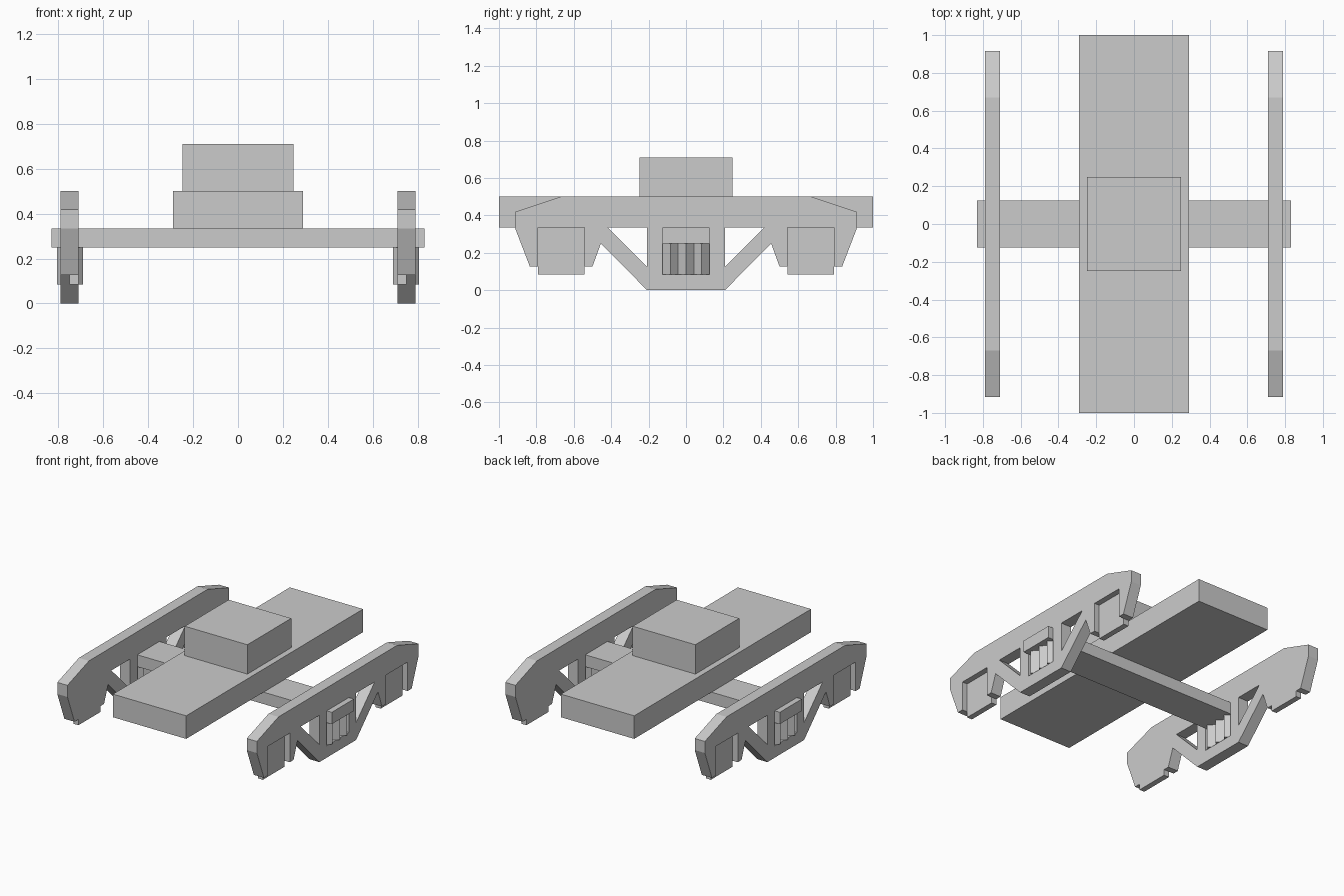
import bpy, bmesh, math
from mathutils import Matrix

if "Cube" in bpy.data.objects:
    bpy.data.objects.remove(bpy.data.objects["Cube"], do_unlink=True)

grey = bpy.data.materials.new("plain grey")
grey.use_nodes = True
grey.diffuse_color = (0.6, 0.6, 0.6, 1)
grey.node_tree.nodes["Principled BSDF"].inputs["Base Color"].default_value = (0.6, 0.6, 0.6, 1)


def finish(name, bm):
    bmesh.ops.recalc_face_normals(bm, faces=bm.faces)
    mesh = bpy.data.meshes.new(name)
    bm.to_mesh(mesh)
    bm.free()
    mesh.materials.append(grey)
    obj = bpy.data.objects.new(name, mesh)
    bpy.context.collection.objects.link(obj)
    return obj


def prism(name, profile, x0, x1):
    """Extrude a (y, z) profile along x."""
    bm = bmesh.new()
    face = bm.faces.new([bm.verts.new((x0, y, z)) for y, z in profile])
    out = bmesh.ops.extrude_face_region(bm, geom=[face])["geom"]
    moved = [v for v in out if isinstance(v, bmesh.types.BMVert)]
    bmesh.ops.translate(bm, verts=moved, vec=(x1 - x0, 0, 0))
    return finish(name, bm)


def box(name, x, y0, y1, z0, z1):
    return prism(name, [(y0, z0), (y1, z0), (y1, z1), (y0, z1)], *x)


def cut(obj, cutters):
    for cutter in cutters:
        cutter.hide_render = True
        mod = obj.modifiers.new("cut", "BOOLEAN")
        mod.operation, mod.solver, mod.object = "DIFFERENCE", "EXACT", cutter
    graph = bpy.context.evaluated_depsgraph_get()
    mesh = bpy.data.meshes.new_from_object(obj.evaluated_get(graph))
    obj.modifiers.clear()
    obj.data = mesh
    for cutter in cutters:
        bpy.data.objects.remove(cutter, do_unlink=True)


# Body beam, top block and cross beam
box("centre_beam", (-0.29, 0.29), -1, 1, 0.335, 0.5)
box("top_block", (-0.248, 0.248), -0.248, 0.248, 0.5, 0.71)
box("cross_beam", (-0.83, 0.83), -0.125, 0.125, 0.25, 0.335)

# Half outline of a side frame, from top to bottom centre
half = [(0.67, 0.5), (0.915, 0.418), (0.915, 0.335), (0.835, 0.127),
        (0.79, 0.127), (0.79, 0.085), (0.543, 0.085), (0.543, 0.127),
        (0.5, 0.127), (0.455, 0.25), (0.208, 0)]
outline = half + [(-y, z) for y, z in reversed(half)]

for side, s in (("left", 1), ("right", -1)):
    frame = prism(side + "_side_frame", outline, s * 0.71, s * 0.79)
    cutters = [box("window_cutter", (s * 0.6, s * 0.9), -0.125, 0.125, 0.085, 0.335)]
    for e in (1, -1):
        triangle = [(e * 0.208, 0.125), (e * 0.208, 0.335), (e * 0.418, 0.335)]
        cutters.append(prism("triangle_cutter", triangle, s * 0.6, s * 0.9))
        lo, hi = sorted((e * 0.543, e * 0.79))
        cutters.append(box("axle_recess_cutter", (s * 0.75, s * 0.9), lo, hi, -0.1, 0.335))
    cut(frame, cutters)

    # Square springs turned on edge, under the cross beam
    for i in (-1, 0, 1):
        bm = bmesh.new()
        place = Matrix.Translation((s * 0.748, i * 0.0833, 0.1675))
        bmesh.ops.create_cone(bm, cap_ends=True, segments=4, radius1=0.058,
                              radius2=0.058, depth=0.165, matrix=place)
        spring = finish(side + "_spring", bm)
